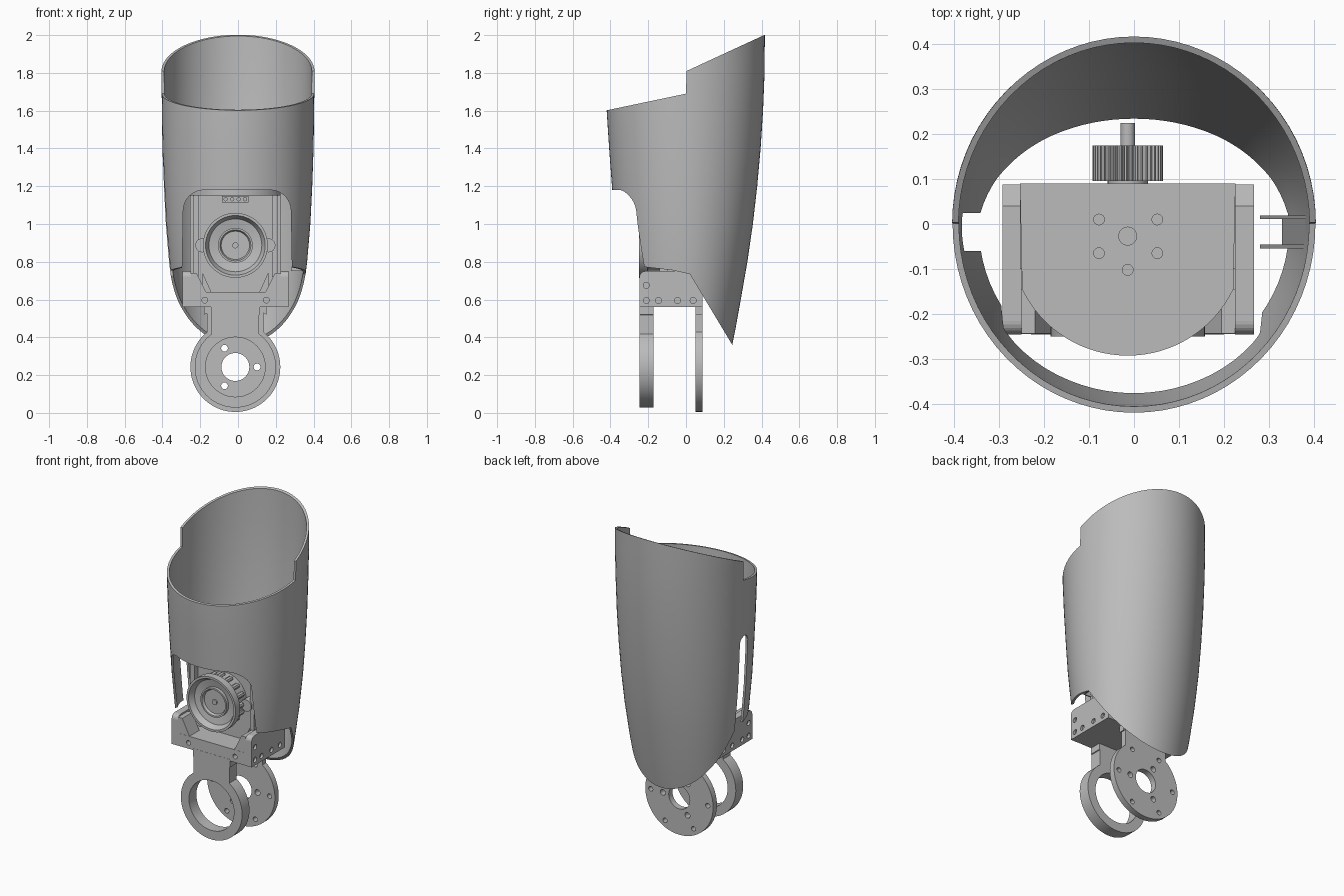
import bpy, bmesh
from math import sin, cos, pi, acos, radians
from mathutils import Vector

if "Cube" in bpy.data.objects:
    bpy.data.objects.remove(bpy.data.objects["Cube"])

grey = bpy.data.materials.new("plain_grey")
grey.use_nodes = True
grey.diffuse_color = (0.5, 0.5, 0.5, 1)
grey.node_tree.nodes["Principled BSDF"].inputs["Base Color"].default_value = (0.5, 0.5, 0.5, 1)

CX = -0.014          # centre line of the mechanism
KNOB_Z, JOINT_Z = 0.887, 0.243


def finish(name, bm):
    bmesh.ops.recalc_face_normals(bm, faces=bm.faces)
    mesh = bpy.data.meshes.new(name)
    bm.to_mesh(mesh)
    bm.free()
    obj = bpy.data.objects.new(name, mesh)
    bpy.context.collection.objects.link(obj)
    mesh.materials.append(grey)
    return obj


def place(axis, u, v, w):
    """Point with outline coordinates u, v and depth w along the axis."""
    return Vector({"x": (w, u, v), "y": (u, w, v), "z": (u, v, w)}[axis])


def add_prism(bm, outline, axis, lo, hi):
    a = [bm.verts.new(place(axis, u, v, lo)) for u, v in outline]
    b = [bm.verts.new(place(axis, u, v, hi)) for u, v in outline]
    bm.faces.new(a)
    bm.faces.new(b)
    for i in range(len(a)):
        j = (i + 1) % len(a)
        bm.faces.new((a[i], a[j], b[j], b[i]))


def prisms(name, outlines, axis, lo, hi):
    bm = bmesh.new()
    for outline in outlines:
        add_prism(bm, outline, axis, lo, hi)
    return finish(name, bm)


def box(name, x0, x1, y0, y1, z0, z1):
    return prisms(name, [[(x0, z0), (x1, z0), (x1, z1), (x0, z1)]], "y", y0, y1)


def arc(u, v, r, start, end, n):
    return [(u + r * cos(start + (end - start) * i / n),
             v + r * sin(start + (end - start) * i / n)) for i in range(n + 1)]


def circle(u, v, r, n=24):
    return arc(u, v, r, 0, 2 * pi, n)[:-1]


def boolean(obj, cutter, operation="DIFFERENCE"):
    cutter.hide_render = True
    mod = obj.modifiers.new("cut", "BOOLEAN")
    mod.operation, mod.object, mod.solver = operation, cutter, "EXACT"
    bpy.context.view_layer.objects.active = obj
    bpy.ops.object.modifier_apply(modifier=mod.name)
    bpy.data.objects.remove(cutter)


def smooth(obj, angle=30):
    bpy.ops.object.select_all(action="DESELECT")
    obj.select_set(True)
    bpy.context.view_layer.objects.active = obj
    bpy.ops.object.shade_smooth_by_angle(angle=radians(angle))


def lathe_y(name, profile, x, z, n=48):
    """Spin (radius, y) pairs around an axis parallel to y."""
    bm = bmesh.new()
    rings = [[bm.verts.new((u, y, v)) for u, v in circle(x, z, r, n)] for r, y in profile]
    for a, b in zip(rings, rings[1:]):
        for i in range(n):
            j = (i + 1) % n
            bm.faces.new((a[i], a[j], b[j], b[i]))
    bm.faces.new(rings[0])
    bm.faces.new(rings[-1])
    obj = finish(name, bm)
    smooth(obj)
    return obj


# Shell: tapered oval tube; rows are height, half width, back depth, front depth
levels = [(2.1, .402, .418, .43), (1.8, .405, .416, .425), (1.6, .403, .408, .42),
          (1.4, .4, .395, .407), (1.2, .393, .377, .392), (1.0, .383, .354, .378),
          (.8, .366, .325, .36), (.6, .342, .29, .34), (.45, .318, .263, .32), (.3, .29, .233, .3)]
bm, SEG = bmesh.new(), 80
loops = []
for t, rows in ((0, levels), (.014, levels[::-1])):
    for z, rx, back, front in rows:
        ring = []
        for i in range(SEG):
            a = 2 * pi * i / SEG
            ry = back if sin(a) > 0 else front
            ring.append(bm.verts.new(((rx - t) * cos(a), (ry - t) * sin(a), z)))
        loops.append(ring)
for k, a in enumerate(loops):
    b = loops[(k + 1) % len(loops)]
    for i in range(SEG):
        j = (i + 1) % SEG
        bm.faces.new((a[i], a[j], b[j], b[i]))
shell = finish("shin_shell", bm)
side = [(-.5, 1.585), (0, 1.69), (.003, 1.81), (.5, 2.04), (.5, .36), (.245, .36),
        (.02, .735), (-.07, .755), (-.24, .775), (-.5, .775)]
boolean(shell, prisms("side_outline", [side], "x", -.6, .6), "INTERSECT")
opening = [(-.3, .5), (.29, .5)] + arc(.17, 1.07, .11, 0, pi / 2, 8) + arc(-.18, 1.07, .11, pi / 2, pi, 8)
boolean(shell, prisms("front_opening", [opening], "y", -.7, -.1))
slot = [(-.06, .6), (.024, .6)] + arc(-.018, 1.288, .042, 0, pi, 12)
boolean(shell, prisms("side_slot", [slot], "x", -.7, -.1))
smooth(shell)

# Guide channel inside the left wall
for n, y in (("front", -.05), ("back", .015)):
    prisms("channel_wall_" + n, [[(.388, 1.33), (.28, .75), (.35, .75)]], "y", y - .004, y + .004)
prisms("channel_ramp", [[(.388, 1.33), (.33, .75), (.35, .75)]], "y", -.048, .013)

# Bracket base with raised ears, and screw holes
base = box("bracket_base", -.25, .225, -.245, .088, .56, .64)
boolean(base, prisms("base_screws", [circle(x, .597, .015, 16) for x in (-.176, .15)], "y", -.3, -.2))
ear_side = [(-.246, .56), (.088, .56), (.088, .7)] + \
    [(.04, .75)] + arc(-.216, .72, .03, pi / 2, pi, 6)
screws = [circle(y, z, .016, 16) for y, z in
          ((-.21, .595), (-.145, .595), (-.045, .595), (.038, .595), (-.21, .675))]
for n, x0, x1, edge in (("right", -.293, -.25, -1), ("left", .225, .267, 1)):
    ear = prisms("bracket_ear_" + n, [ear_side], "x", x0, x1)
    mid = x0 + .015 if edge < 0 else x1 - .015
    boolean(ear, prisms("ear_screws", [screws[i] for i in range(5)], "x",
                        min(mid, mid + edge * .1), max(mid, mid + edge * .1)))
    # sloped block at the front corner of the ear
    inner = x0 + .043 if edge < 0 else x1 - .042
    prisms("corner_block_" + n, [[(inner, .64), (inner, .74), (inner - edge * .03, .74),
                                  (inner - edge * .08, .64)]], "y", -.244, -.145)


# Joint arms: a round eye with a neck up to the bracket
def joint_arm(name, r, neck, top, y0, y1, holes):
    t = acos(neck / r)
    outline = arc(CX, JOINT_Z, r, t, -pi - t, 56)
    zc = outline[0][1]
    outline = outline + [(CX - neck, zc + .1), (CX - top, .52), (CX - top, .57),
                         (CX + top, .57), (CX + top, .52), (CX + neck, zc + .1)]
    arm = prisms(name, [outline], "y", y0, y1)
    boolean(arm, prisms("arm_holes", holes, "y", y0 - .1, y1 + .1))
    smooth(arm)


def hole_ring(count, radius, size, start):
    return [circle(CX + radius * cos(start + 2 * pi * i / count),
                   JOINT_Z + radius * sin(start + 2 * pi * i / count), size, 16) for i in range(count)]


joint_arm("front_joint_ring", .215, .125, .13, -.246, -.172, [circle(CX, JOINT_Z, .158, 48)])
joint_arm("back_joint_disc", .238, .15, .165, .05, .088,
          [circle(CX, JOINT_Z, .074, 32)] + hole_ring(3, .115, .018, 0) + hole_ring(6, .2, .015, 0))

# Motor housing: top plate with a round front, back plate and side rails
plate = [(CX + .24, .09), (CX - .24, .09)] + arc(CX, -.032, .261, pi + .45, 2 * pi - .45, 32)
top_plate = prisms("housing_top", [plate], "z", 1.15, 1.22)
top_holes = [circle(x, y, .012, 16) for x in (-.078, .052) for y in (.01, -.065)]
boolean(top_plate, prisms("top_holes", top_holes + [circle(CX, -.027, .02), circle(CX, -.102, .012)],
                          "z", 1.19, 1.3))
smooth(top_plate)
box("housing_back", CX - .24, CX + .24, .03, .09, .64, 1.15)
for n, s in (("right", -1), ("left", 1)):
    xs = sorted((CX + s * .175, CX + s * .24))
    box("side_rail_" + n, *xs, -.1, .03, .64, 1.15)
    xs = sorted((CX + s * .195, CX + s * .225))
    box("rail_rib_" + n, *xs, -.14, -.1, .72, 1.15)
    prisms("mount_tab_" + n, [circle(CX + s * .175, KNOB_Z, .037)], "y", -.15, -.1)
body = [(-.13, .64), (.13, .64), (.175, .74), (.175, 1.15), (-.175, 1.15), (-.175, .74)]
prisms("motor_body", [[(CX + x, z) for x, z in body]], "y", -.1, .03)

# Pin connector above the knob
connector = box("pin_connector", CX - .07, CX + .07, -.16, -.1, 1.115, 1.148)
boolean(connector, prisms("pin_sockets", [circle(CX + (i - 1.5) * .034, 1.131, .009, 8)
                                          for i in range(4)], "y", -.2, -.14))

# Knob: dished face with a raised hub and notched collar
lathe_y("front_knob", [(.145, -.1), (.145, -.2), (.172, -.205), (.172, -.25), (.158, -.25),
                       (.14, -.215), (.092, -.205), (.092, -.225), (.082, -.225),
                       (.075, -.21), (.016, -.21), (.016, -.218)], CX, KNOB_Z)
for i in range(16):
    a = 2 * pi * i / 16
    prisms("knob_notch", [circle(CX + .145 * cos(a), KNOB_Z + .145 * sin(a), .016, 8)], "y", -.2, -.13)

# Drive gear and shaft at the rear of the motor
teeth = 40
gear = [(CX + r * cos(2 * pi * (i + o) / teeth), KNOB_Z + r * sin(2 * pi * (i + o) / teeth))
        for i in range(teeth) for o, r in ((0, .069), (.25, .079), (.55, .079), (.8, .069))]
prisms("drive_gear", [gear], "y", .096, .175)
lathe_y("drive_shaft", [(.045, .085), (.045, .097), (.016, .097), (.016, .225)], CX, KNOB_Z, 24)
